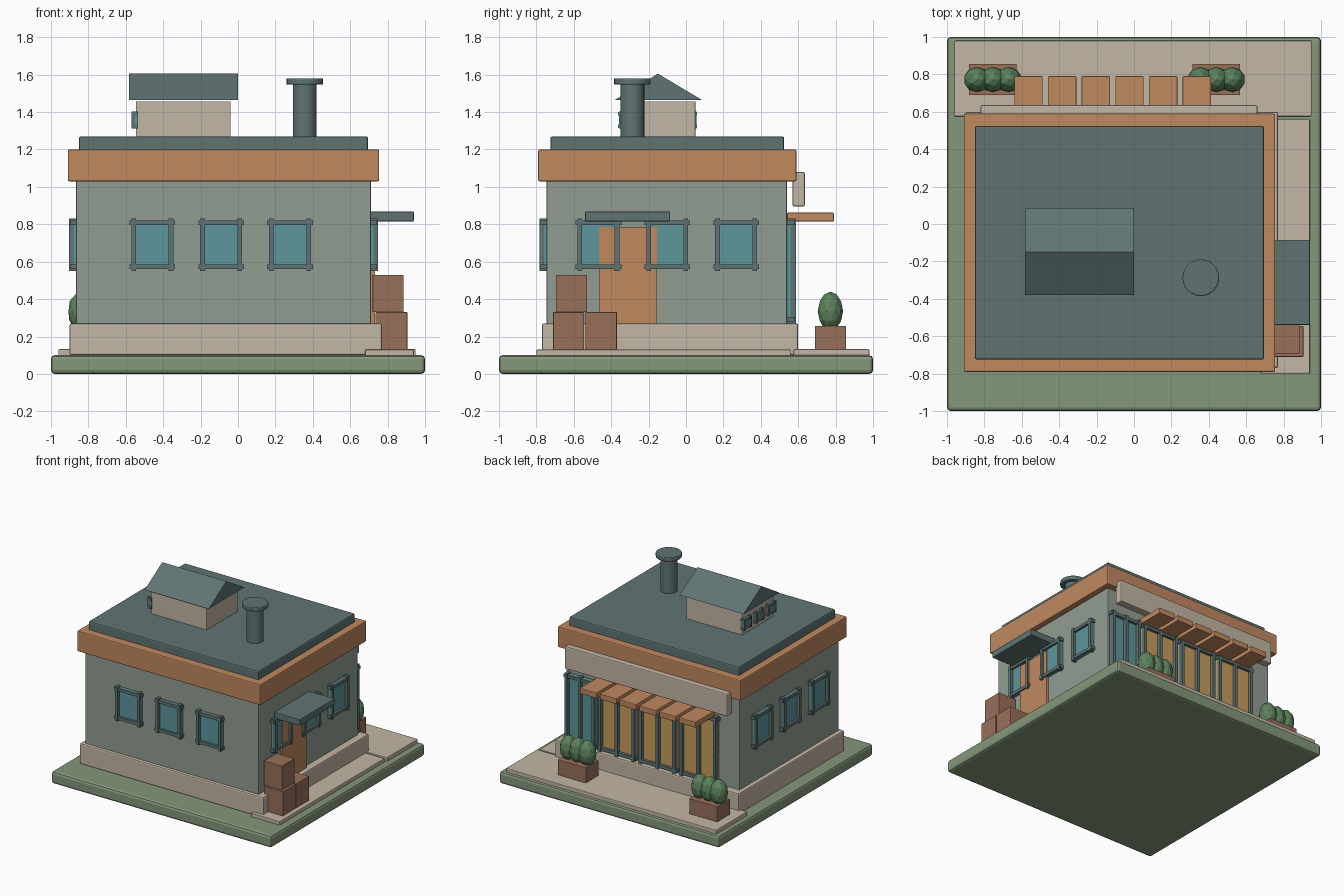
import bpy, bmesh
from mathutils import Matrix, Vector

old = bpy.data.objects.get("Cube")
if old:
    bpy.data.objects.remove(old, do_unlink=True)


def material(name, hex_code):
    # sRGB hex to a linear flat material
    srgb = [int(hex_code[i:i + 2], 16) / 255 for i in (0, 2, 4)]
    col = [((c + 0.055) / 1.055) ** 2.4 for c in srgb] + [1]
    m = bpy.data.materials.new(name)
    m.use_nodes = True
    m.diffuse_color = col
    m.node_tree.nodes["Principled BSDF"].inputs["Base Color"].default_value = col
    return m


SAGE = material("sage wall", "919E92")
SLATE = material("slate trim", "607474")
GREEN = material("lawn green", "85977A")
BEIGE = material("beige stone", "C3B7A5")
ORANGE = material("terracotta", "C0885F")
GLASS = material("teal glass", "5C979C")
BROWN = material("brown wood", "98705A")
AMBER = material("amber panel", "C69C5C")
LEAF = material("leaf green", "5C825C")


def finish(bm, name, mats, bevel=0):
    me = bpy.data.meshes.new(name)
    bmesh.ops.recalc_face_normals(bm, faces=bm.faces)
    bm.to_mesh(me)
    bm.free()
    for m in mats:
        me.materials.append(m)
    ob = bpy.data.objects.new(name, me)
    bpy.context.collection.objects.link(ob)
    if bevel:
        mod = ob.modifiers.new("soft edges", 'BEVEL')
        mod.width = bevel
        mod.segments = 2
    return ob


def add_box(bm, x, y, z, index=0):
    size = [b - a for a, b in (x, y, z)]
    mid = [(a + b) / 2 for a, b in (x, y, z)]
    mat = Matrix.Translation(mid) @ Matrix.Diagonal(size + [1])
    verts = bmesh.ops.create_cube(bm, size=1, matrix=mat)["verts"]
    for f in {f for v in verts for f in v.link_faces}:
        f.material_index = index


def box(name, x, y, z, mat, bevel=0.005):
    bm = bmesh.new()
    add_box(bm, x, y, z)
    return finish(bm, name, [mat], bevel)


# Wall planes: axis of the normal, position and outward direction
WALLS = {"front": ("y", -0.745, -1), "back": ("y", 0.54, 1),
         "right": ("x", 0.71, 1), "left": ("x", -0.865, -1),
         "hut": ("x", -0.54, -1)}


def wall_box(bm, wall, u, out, z, index):
    axis, pos, sign = WALLS[wall]
    depth = sorted(pos + sign * o for o in out)
    add_box(bm, *((u, depth) if axis == "y" else (depth, u)), z, index)


def window(name, wall, centre, half, z0, z1, pane=GLASS, bar=0.025,
           depth=0.038, over=0.01, mullions=0):
    bm = bmesh.new()
    a, b = centre - half, centre + half
    wall_box(bm, wall, (a, b), (-0.005, depth * 0.4), (z0, z1), 1)
    posts = [a + (b - a - bar) * i / (mullions + 1) for i in range(mullions + 2)]
    for p in posts:
        wall_box(bm, wall, (p, p + bar), (-0.005, depth), (z0 - over, z1 + over), 0)
    for z in (z0, z1 - bar):
        wall_box(bm, wall, (a - over, b + over), (-0.005, depth * 0.9), (z, z + bar), 0)
    return finish(bm, name, [SLATE, pane])


# Ground and paving
box("lawn", (-1, 1), (-1, 1), (0, 0.1), GREEN, 0.02)
box("back_paving", (-0.96, 0.95), (0.575, 0.98), (0.09, 0.132), BEIGE)
box("side_paving", (0.68, 0.94), (-0.8, 0.56), (0.09, 0.13), BEIGE)

# Main building
box("plinth", (-0.9, 0.77), (-0.77, 0.6), (0.1, 0.27), BEIGE, 0.01)
box("walls", (-0.865, 0.71), (-0.745, 0.54), (0.13, 1.1), SAGE)
box("cornice", (-0.91, 0.755), (-0.79, 0.59), (1.03, 1.2), ORANGE, 0.008)
box("roof_slab", (-0.85, 0.695), (-0.725, 0.525), (1.19, 1.27), SLATE, 0.01)

# Square windows on three sides
for wall, mid in (("front", -0.09), ("right", -0.1), ("left", -0.1)):
    for i in (-1, 0, 1):
        window(f"{wall}_window_{i + 2}", wall, mid + 0.368 * i, 0.112, 0.56, 0.82)

# Shop glazing along the back
window("shop_glass", "back", 0.56, 0.135, 0.28, 0.82, depth=0.047, mullions=1)
for i in range(3):
    window(f"shop_panel_{i + 1}", "back", 0.225 - 0.37 * i, 0.165, 0.28, 0.82,
           pane=AMBER, depth=0.047, mullions=1)

# Signboard and row of awnings
box("fascia_board", (-0.82, 0.66), (0.57, 0.635), (0.895, 1.08), BEIGE, 0.008)
for i in range(6):
    x = -0.64 + 0.18 * i
    box(f"awning_{i + 1}", (x, x + 0.152), (0.54, 0.79), (0.815, 0.862), ORANGE)

# Door, its canopy and the stacked crates
box("door", (0.7, 0.732), (-0.465, -0.155), (0.2, 0.785), ORANGE, 0)
box("door_canopy", (0.705, 0.94), (-0.54, -0.085), (0.815, 0.868), SLATE)
box("crate_low_front", (0.735, 0.905), (-0.71, -0.545), (0.13, 0.33), BROWN, 0.003)
box("crate_low_rear", (0.735, 0.905), (-0.537, -0.37), (0.13, 0.33), BROWN, 0.003)
box("crate_top", (0.72, 0.885), (-0.695, -0.528), (0.33, 0.53), BROWN, 0.003)

# Roof hut with a gable roof
box("hut", (-0.545, -0.04), (-0.35, 0.05), (1.26, 1.457), BEIGE, 0.003)
bm = bmesh.new()
profile = [(-0.38, 1.465), (0.085, 1.465), (-0.15, 1.605)]
face = bm.faces.new([bm.verts.new((-0.583, y, z)) for y, z in profile])
side = bmesh.ops.extrude_face_region(bm, geom=[face])["geom"]
bmesh.ops.translate(bm, vec=Vector((0.583, 0, 0)),
                    verts=[g for g in side if isinstance(g, bmesh.types.BMVert)])
finish(bm, "hut_roof", [SLATE])
for i in (-1, 0, 1):
    window(f"hut_window_{i + 2}", "hut", -0.152 + 0.157 * i, 0.05, 1.315, 1.4,
           bar=0.018, depth=0.03, over=0.004)

# Chimney pipe and cap
for name, r, z0, z1 in (("chimney", 0.064, 1.26, 1.55), ("chimney_cap", 0.098, 1.547, 1.58)):
    bm = bmesh.new()
    bmesh.ops.create_cone(bm, cap_ends=True, segments=24, radius1=r, radius2=r, depth=z1 - z0,
                          matrix=Matrix.Translation((0.357, -0.287, (z0 + z1) / 2)))
    ob = finish(bm, name, [SLATE], 0.005 if r > 0.09 else 0)
    bpy.ops.object.select_all(action='DESELECT')
    ob.select_set(True)
    bpy.context.view_layer.objects.active = ob
    bpy.ops.object.shade_smooth_by_angle()

# Planters, each with three faceted shrubs
for label, x in (("left", 0.44), ("right", -0.755)):
    box(f"{label}_planter", (x - 0.128, x + 0.128), (0.69, 0.855), (0.13, 0.257), BROWN, 0.003)
    bm = bmesh.new()
    for i in (-1, 0, 1):
        place = Matrix.Translation((x + 0.085 * i, 0.772, 0.335))
        bmesh.ops.create_icosphere(bm, subdivisions=2, radius=1,
                                   matrix=place @ Matrix.Diagonal((0.07, 0.068, 0.105, 1)))
    finish(bm, f"{label}_shrubs", [LEAF])
